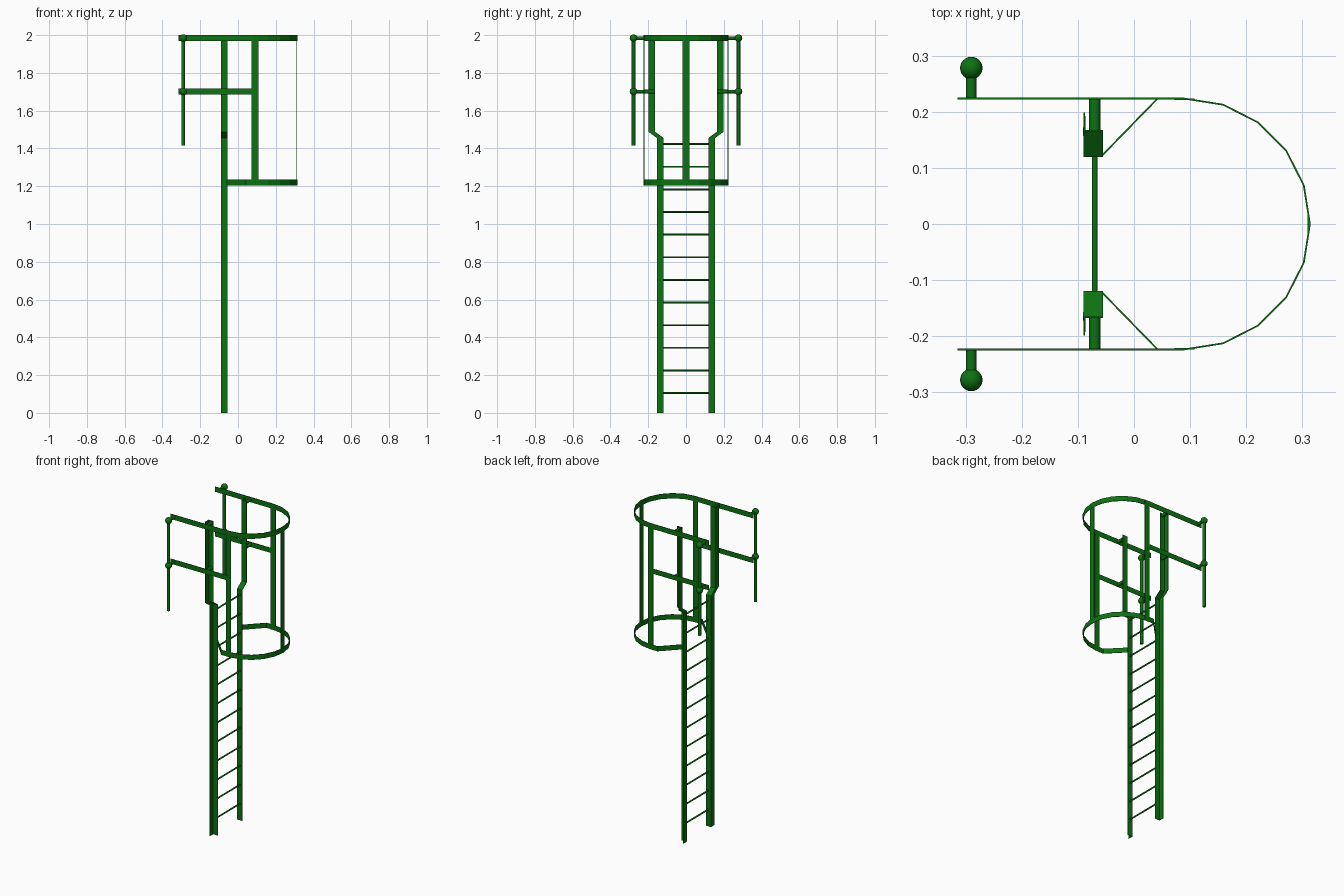
import bpy, bmesh, math
from mathutils import Vector

cube = bpy.data.objects.get("Cube")
if cube:
    bpy.data.objects.remove(cube, do_unlink=True)

green = bpy.data.materials.new("green_paint")
green.use_nodes = True
colour = (0.004, 0.17, 0.006, 1)
green.diffuse_color = colour
green.node_tree.nodes["Principled BSDF"].inputs["Base Color"].default_value = colour

RADIUS, HOOP_X = 0.2235, 0.09     # cage hoop
STRIP = 0.035                     # width of flat bars and rail legs
THICK = 0.003


def finish(name, bm, smooth=False):
    bmesh.ops.recalc_face_normals(bm, faces=bm.faces)
    mesh = bpy.data.meshes.new(name)
    bm.to_mesh(mesh)
    bm.free()
    mesh.materials.append(green)
    ob = bpy.data.objects.new(name, mesh)
    bpy.context.scene.collection.objects.link(ob)
    if smooth:
        bpy.ops.object.select_all(action='DESELECT')
        ob.select_set(True)
        bpy.context.view_layer.objects.active = ob
        bpy.ops.object.shade_smooth_by_angle()
    return ob


def sheet(name, rows):
    """Loft rows of points into a thin metal sheet."""
    bm = bmesh.new()
    verts = [[bm.verts.new(p) for p in row] for row in rows]
    for low, high in zip(verts, verts[1:]):
        for i in range(len(low) - 1):
            bm.faces.new((low[i], low[i + 1], high[i + 1], high[i]))
    ob = finish(name, bm)
    mod = ob.modifiers.new("thickness", 'SOLIDIFY')
    mod.thickness = THICK
    mod.offset = 0
    mod.use_even_offset = True


def band(name, path, z0, z1):
    sheet(name, [[(x, y, z) for x, y in path] for z in (z0, z1)])


def rod(name, a, b, r):
    a, b = Vector(a), Vector(b)
    bm = bmesh.new()
    bmesh.ops.create_cone(bm, cap_ends=True, segments=16, radius1=r, radius2=r,
                          depth=(b - a).length)
    turn = Vector((0, 0, 1)).rotation_difference(b - a)
    bmesh.ops.rotate(bm, verts=bm.verts, matrix=turn.to_matrix())
    bmesh.ops.translate(bm, verts=bm.verts, vec=(a + b) / 2)
    finish(name, bm, True)


def ball(name, centre, r):
    bm = bmesh.new()
    bmesh.ops.create_uvsphere(bm, u_segments=24, v_segments=12, radius=r)
    bmesh.ops.translate(bm, verts=bm.verts, vec=centre)
    finish(name, bm, True)


# Rungs
for i in range(12):
    z = 0.105 + 0.1198 * i
    rod(f"rung_{i + 1}", (-0.07, -0.122, z), (-0.07, 0.122, z), 0.0048)

# Hoops: the upper one runs on into the handrails, the lower one ties to the rails
arc = []
for i in range(-5, 6):
    a = math.radians(18 * i)
    arc.append((HOOP_X + RADIUS * math.cos(a), RADIUS * math.sin(a)))
band("top_hoop_and_handrails", [(-0.315, -RADIUS)] + arc + [(-0.315, RADIUS)], 1.968, 2.0)
band("lower_hoop", [(-0.057, -0.122), (0.042, -RADIUS)] + arc
     + [(0.042, RADIUS), (-0.057, 0.122)], 1.205, 1.236)

# Rear cage upright
inner = HOOP_X + RADIUS - 0.003
band("rear_upright", [(inner, -STRIP / 2), (inner, STRIP / 2)], 1.205, 2.0)

for side, s in (("right", -1), ("left", 1)):
    # Angle-section ladder rail, splayed outward near the top
    rows = []
    for z, y in ((0, 0.121), (1.455, 0.121), (1.488, 0.166), (2.0, 0.166)):
        rows.append([(-0.055, s * y, z), (-0.0885, s * y, z),
                     (-0.0885, s * (y + STRIP - 0.002), z)])
    sheet(f"{side}_ladder_rail", rows)

    # Side upright and mid rail
    y = s * (RADIUS - 0.001)
    band(f"{side}_upright", [(HOOP_X - STRIP / 2, y), (HOOP_X + STRIP / 2, y)], 1.205, 2.0)
    band(f"{side}_mid_rail", [(-0.315, s * RADIUS), (HOOP_X, s * RADIUS)], 1.686, 1.717)

    # Spacers, ball joints and hanging grab bar
    for level, z in (("upper", 1.984), ("middle", 1.701)):
        rod(f"{side}_{level}_spacer", (-0.07, s * 0.166, z), (-0.07, s * RADIUS, z), 0.01)
        rod(f"{side}_{level}_ball_arm", (-0.29, s * RADIUS, z), (-0.29, s * 0.278, z), 0.009)
        ball(f"{side}_{level}_ball", (-0.29, s * 0.278, z), 0.02)
    rod(f"{side}_grab_bar", (-0.29, s * 0.278, 1.416), (-0.29, s * 0.278, 1.984), 0.0095)
